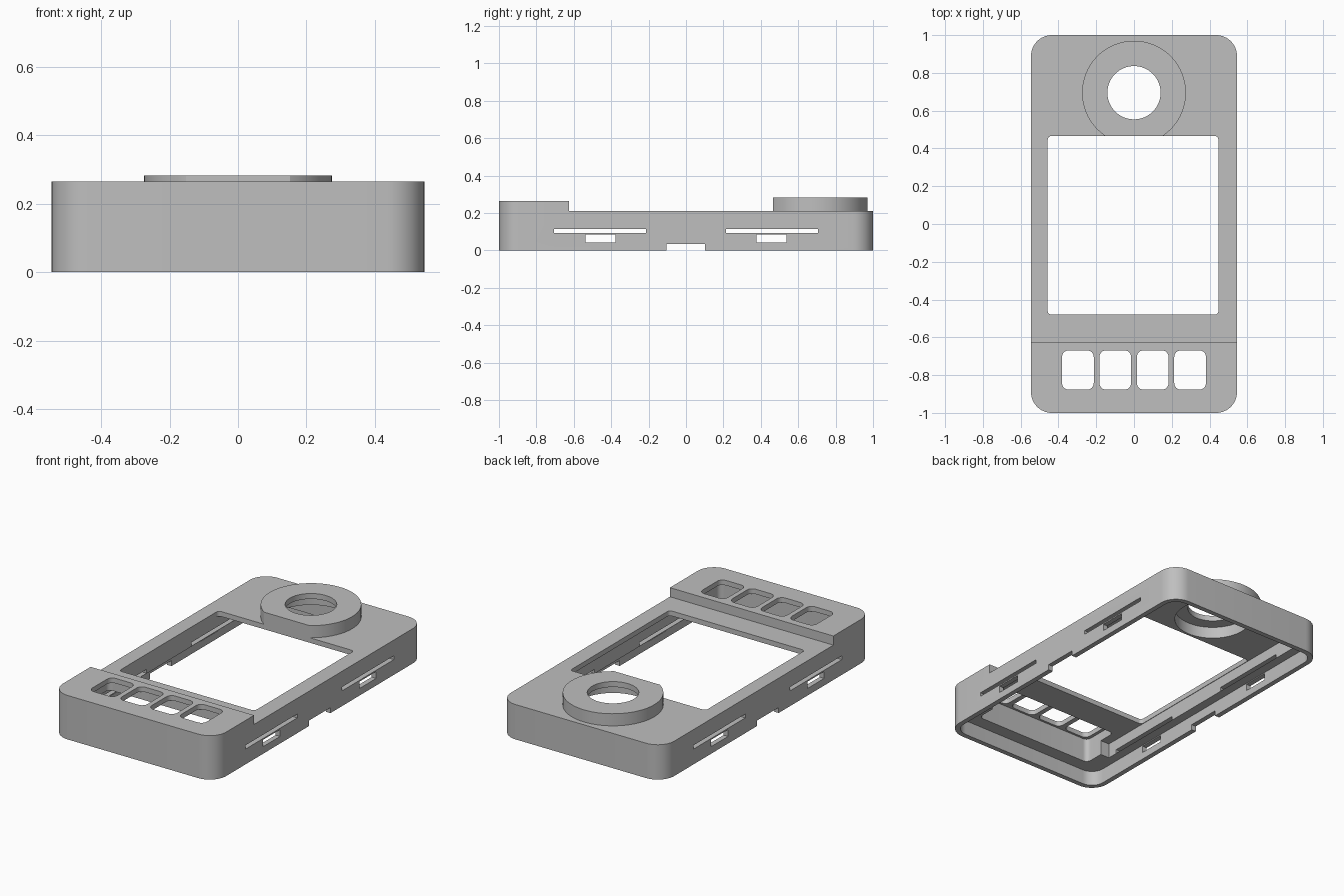
import bpy, bmesh, math

cube = bpy.data.objects.get("Cube")
if cube:
    bpy.data.objects.remove(cube, do_unlink=True)

grey = bpy.data.materials.new("plain grey")
grey.use_nodes = True
grey.diffuse_color = (0.52, 0.52, 0.52, 1)
grey.node_tree.nodes["Principled BSDF"].inputs["Base Color"].default_value = grey.diffuse_color


def prism(name, outline, z0, z1):
    """Extrude a closed outline from z0 to z1."""
    bm = bmesh.new()
    base = bm.faces.new([bm.verts.new((x, y, z0)) for x, y in outline])
    top = bmesh.ops.extrude_face_region(bm, geom=[base])["geom"]
    verts = [v for v in top if isinstance(v, bmesh.types.BMVert)]
    bmesh.ops.translate(bm, vec=(0, 0, z1 - z0), verts=verts)
    bmesh.ops.recalc_face_normals(bm, faces=bm.faces)
    mesh = bpy.data.meshes.new(name)
    bm.to_mesh(mesh)
    bm.free()
    mesh.materials.append(grey)
    obj = bpy.data.objects.new(name, mesh)
    bpy.context.collection.objects.link(obj)
    return obj


def box(name, x0, x1, y0, y1, z0, z1, r=0.0, steps=8):
    """Upright box with optionally rounded vertical corners."""
    if r == 0:
        return prism(name, [(x0, y0), (x1, y0), (x1, y1), (x0, y1)], z0, z1)
    centres = [(x1 - r, y1 - r), (x0 + r, y1 - r), (x0 + r, y0 + r), (x1 - r, y0 + r)]
    pts = []
    for quarter, (cx, cy) in enumerate(centres):
        for i in range(steps + 1):
            a = (quarter + i / steps) * math.pi / 2
            pts.append((cx + r * math.cos(a), cy + r * math.sin(a)))
    return prism(name, pts, z0, z1)


def disc(name, r, z0, z1, n=64):
    angles = [2 * math.pi * i / n for i in range(n)]
    return prism(name, [(r * math.cos(a), 0.695 + r * math.sin(a)) for a in angles], z0, z1)


def combine(target, other, operation="DIFFERENCE"):
    other.hide_render = True
    mod = target.modifiers.new("shape", "BOOLEAN")
    mod.operation, mod.solver, mod.object = operation, "EXACT", other
    bpy.context.view_layer.objects.active = target
    bpy.ops.object.modifier_apply(modifier=mod.name)
    bpy.data.objects.remove(other, do_unlink=True)


# Case with a raised front block and a round collar at the back
case = box("case_shell", -0.545, 0.545, -1, 1, 0, 0.265, 0.11, 12)
combine(case, box("deck_cut", -1, 1, -0.625, 2, 0.21, 1))
combine(case, disc("collar", 0.275, 0.15, 0.283), "UNION")

# Hollow underside: lid recess, inner cavity with side rails, button pocket
combine(case, box("lid_recess", -0.515, 0.515, -0.97, 0.97, -0.1, 0.09, 0.08))
combine(case, box("main_cavity", -0.46, 0.46, -0.77, 0.93, 0.05, 0.18))
combine(case, box("button_pocket", -0.4, 0.4, -0.89, -0.66, 0.05, 0.235, 0.03))
combine(case, disc("collar_recess", 0.215, 0.1, 0.25))

# Screen window and round opening
combine(case, box("screen_window", -0.457, 0.447, -0.48, 0.466, 0.12, 0.5, 0.02, 4))
combine(case, disc("round_opening", 0.141, 0.1, 0.5))

# Four button openings
for i in range(4):
    cx = -0.297 + 0.198 * i
    combine(case, box("button_opening", cx - 0.084, cx + 0.084, -0.877, -0.669, 0.2, 0.5, 0.035, 6))

# Side slits, side ports and the bottom notch, cut through both walls
for s in (-1, 1):
    combine(case, box("side_slit", -1, 1, s * 0.46 - 0.246, s * 0.46 + 0.246, 0.092, 0.115))
    combine(case, box("side_port", -1, 1, s * 0.458 - 0.08, s * 0.458 + 0.08, 0.043, 0.084))
combine(case, box("bottom_notch", -1, 1, -0.104, 0.102, -0.1, 0.033))

# Smooth the curved walls only
bpy.ops.object.select_all(action="DESELECT")
case.select_set(True)
bpy.context.view_layer.objects.active = case
bpy.ops.object.shade_smooth_by_angle(angle=math.radians(30))
